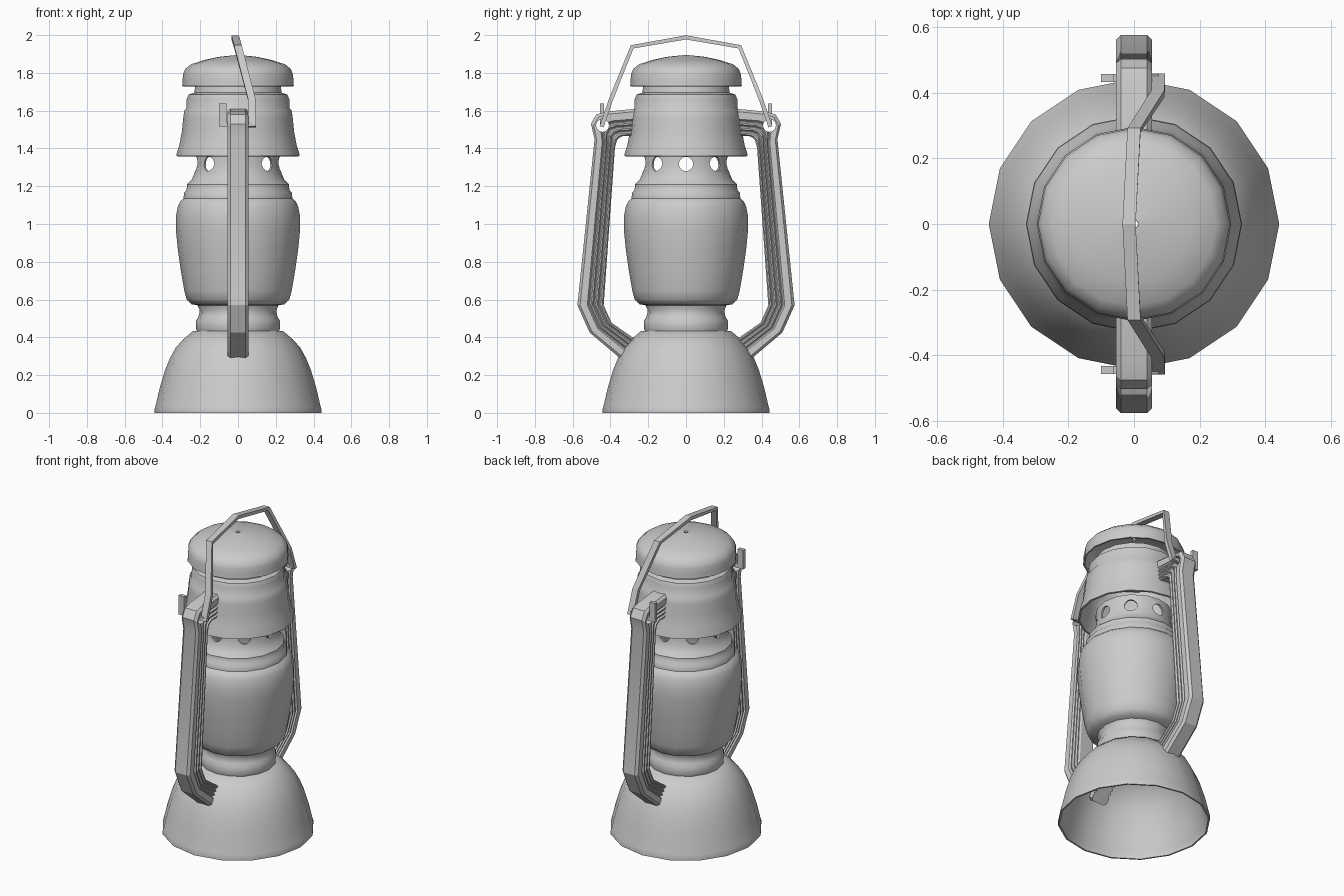
import bpy, bmesh, math
from mathutils import Vector, Matrix

if "Cube" in bpy.data.objects:
    bpy.data.objects.remove(bpy.data.objects["Cube"])

SIDES = 16
metal = bpy.data.materials.new("grey_metal")
metal.use_nodes = True
GREY = (0.6, 0.6, 0.6, 1)
metal.diffuse_color = GREY
metal.node_tree.nodes["Principled BSDF"].inputs["Base Color"].default_value = GREY


def make(name, bm):
    bmesh.ops.recalc_face_normals(bm, faces=bm.faces)
    mesh = bpy.data.meshes.new(name)
    bm.to_mesh(mesh)
    bm.free()
    mesh.materials.append(metal)
    obj = bpy.data.objects.new(name, mesh)
    bpy.context.collection.objects.link(obj)
    return obj


def activate(obj):
    bpy.ops.object.select_all(action='DESELECT')
    obj.select_set(True)
    bpy.context.view_layer.objects.active = obj


def smooth(obj, angle=40):
    activate(obj)
    bpy.ops.object.shade_smooth_by_angle(angle=math.radians(angle))


def apply(obj, mod):
    activate(obj)
    bpy.ops.object.modifier_apply(modifier=mod.name)


def bridge(bm, rings, caps):
    """Skin a list of closed vertex loops."""
    rings = [[bm.verts.new(p) for p in r] for r in rings]
    n = len(rings[0])
    for a, b in zip(rings, rings[1:]):
        for i in range(n):
            j = (i + 1) % n
            bm.faces.new((a[i], a[j], b[j], b[i]))
    if caps:
        bm.faces.new(rings[0])
        bm.faces.new(rings[-1])


def lathe(name, profile, thickness):
    bm = bmesh.new()
    turn = [math.tau * i / SIDES for i in range(SIDES)]
    bridge(bm, [[(r * math.cos(a), r * math.sin(a), z) for a in turn] for r, z in profile], False)
    obj = make(name, bm)
    # Profiles run bottom to top, so the shell is thickened inwards
    mod = obj.modifiers.new("wall", 'SOLIDIFY')
    mod.thickness = thickness
    mod.offset = -1
    apply(obj, mod)
    return obj


def cut(obj, cutter):
    mod = obj.modifiers.new("holes", 'BOOLEAN')
    mod.operation = 'DIFFERENCE'
    mod.solver = 'EXACT'
    mod.object = cutter
    apply(obj, mod)
    bpy.data.objects.remove(cutter)


def rods(name, placements, radius, length):
    bm = bmesh.new()
    for m in placements:
        bmesh.ops.create_cone(bm, cap_ends=True, segments=16, radius1=radius,
                              radius2=radius, depth=length, matrix=m)
    obj = make(name, bm)
    obj.hide_render = True
    return obj


ALONG_X = Matrix.Rotation(math.pi / 2, 4, 'Y')

# Bell-shaped base, open underneath
smooth(lathe("base", [(.442, 0), (.442, .02), (.437, .035), (.415, .13), (.385, .23), (.36, .29),
                      (.33, .345), (.29, .39), (.24, .432), (.19, .438), (.02, .44)], .01))

# Collar between base and globe
smooth(lathe("collar", [(.205, .43), (.212, .445), (.212, .485), (.2, .505), (.195, .525),
                        (.195, .55), (.205, .575)], .01))

# Globe with a ring of round vents in its neck
globe = lathe("globe", [(.19, .565), (.245, .575), (.272, .6), (.285, .65), (.302, .75),
                        (.318, .86), (.329, .97), (.329, 1.04), (.318, 1.095), (.305, 1.12),
                        (.288, 1.135), (.286, 1.165), (.272, 1.18), (.27, 1.21), (.245, 1.235),
                        (.23, 1.27), (.222, 1.32), (.222, 1.39)], .012)
vents = [Matrix.Rotation(math.tau * i / 8, 4, 'Z') @ Matrix.Translation((.22, 0, 1.318)) @ ALONG_X
         for i in range(8)]
cut(globe, rods("vent_cutter", vents, .038, .14))
smooth(globe)

# Flared hood and the stem under the cap
smooth(lathe("hood", [(.327, 1.36), (.325, 1.372), (.31, 1.42), (.297, 1.49), (.29, 1.56),
                      (.284, 1.6), (.272, 1.615), (.272, 1.66), (.262, 1.685), (.232, 1.695),
                      (.225, 1.735)], .012))

# Domed cap with a pinhole at the crown
smooth(lathe("cap", [(.296, 1.73), (.293, 1.755), (.292, 1.79), (.28, 1.82), (.25, 1.845),
                     (.18, 1.868), (.1, 1.885), (.013, 1.894)], .01))

# Side arms: fluted section swept between an outer and an inner edge line
OUTER = [(.27, 1.61), (.42, 1.595), (.475, 1.58), (.503, 1.53), (.484, 1.45),
         (.575, .57), (.51, .425), (.32, .265)]
INNER = [(.27, 1.46), (.33, 1.46), (.35, 1.45), (.36, 1.44), (.372, 1.4),
         (.43, .57), (.39, .48), (.23, .37)]
SECTION = [(0, .04), (.1, .055), (.36, .055), (.42, .044)]
for k in range(3):
    t = .45 + .18 * k
    SECTION += [(t, .044), (t + .05, .054), (t + .1, .054), (t + .15, .044)]


def arm(name, side):
    rings = []
    for o, i in zip(OUTER, INNER):
        row = [(w, Vector(o).lerp(Vector(i), t)) for t, w in SECTION]
        loop = row + [(-w, p) for w, p in reversed(row)]
        rings.append([(w, side * p.x, p.y) for w, p in loop])
    bm = bmesh.new()
    bridge(bm, rings, True)
    obj = make(name, bm)
    eye = Matrix.Translation((0, side * .442, 1.522)) @ ALONG_X
    cut(obj, rods("eye_cutter", [eye], .034, .3))
    smooth(obj, 20)


# Carrying handle: a leaning strip with cranked ends hooked through the arms
def box(name, low, high):
    bm = bmesh.new()
    bmesh.ops.create_cube(bm, size=1)
    low, high = Vector(low), Vector(high)
    for v in bm.verts:
        v.co = (low + high) / 2 + v.co * (high - low)
    make(name, bm)


for label, side in (("front", -1), ("back", 1)):
    arm(label + "_arm", side)
    y0, y1 = sorted((side * .433, side * .456))
    box(label + "_handle_pin", (-.085, y0, 1.515), (.075, y1, 1.54))
    box(label + "_handle_hook", (-.1, y0, 1.515), (-.062, y1, 1.637))

half = [(.075, .447, 1.515), (.073, .397, 1.66), (0, .285, 1.938)]
path = [Vector((x, -y, z)) for x, y, z in half] + [Vector((-.015, 0, 1.988))]
path += [Vector(p) for p in reversed(half)]
rings = []
for i, p in enumerate(path):
    d = path[min(i + 1, len(path) - 1)] - path[max(i - 1, 0)]
    n = Vector((0, -d.z, d.y)).normalized() * .011
    w = Vector((.02, 0, 0))
    rings.append([p + w + n, p - w + n, p - w - n, p + w - n])
bm = bmesh.new()
bridge(bm, rings, True)
make("handle", bm)
